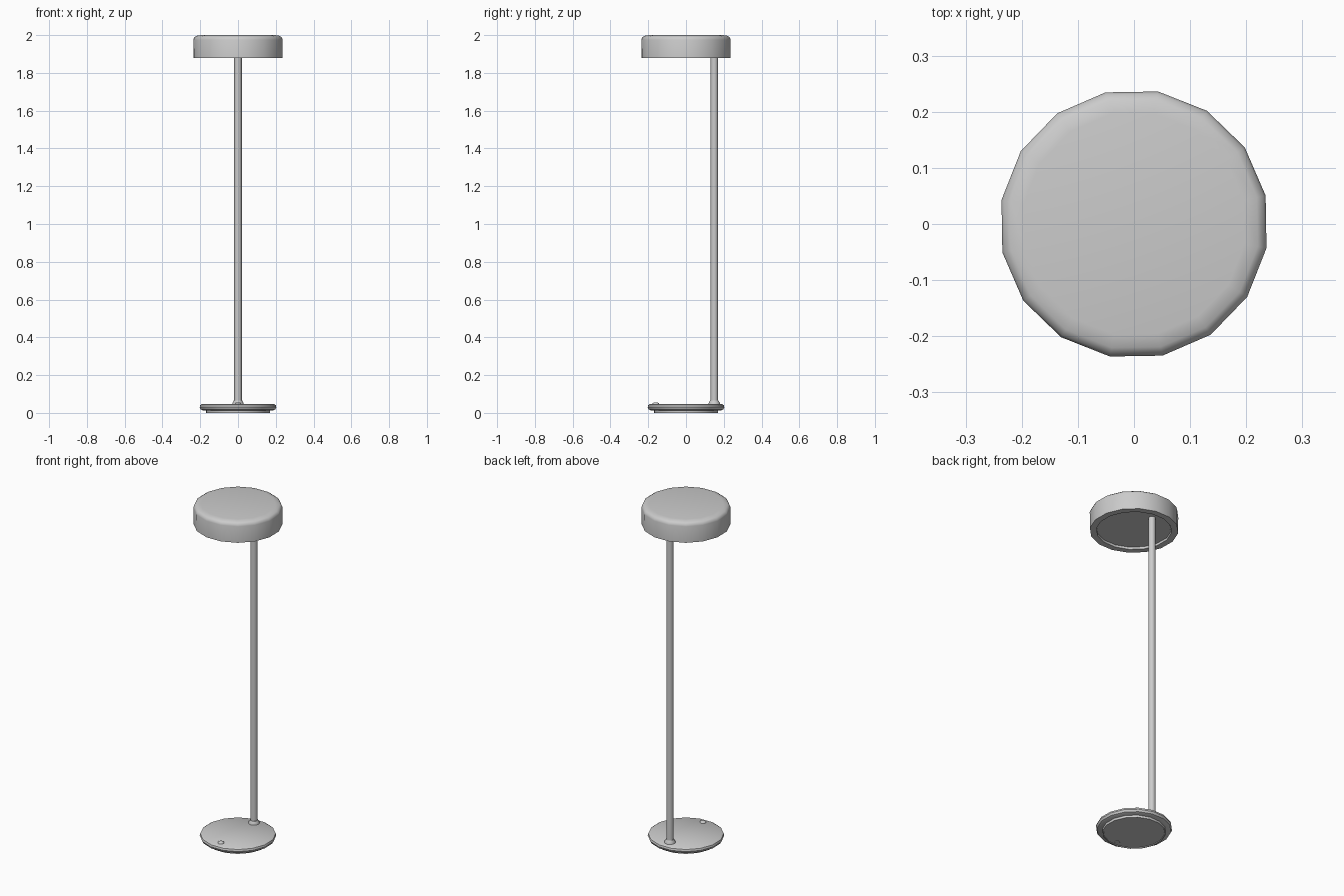
import bpy, math

if "Cube" in bpy.data.objects:
    bpy.data.objects.remove(bpy.data.objects["Cube"])

TURN = math.radians(12.2)


def lathe(name, profile, sides, y=0.0, turn=0.0, angle=40):
    """Spin an (r, z) profile around a vertical axis; r = 0 makes a pole."""
    verts, faces, rings = [], [], []
    for r, z in profile:
        start = len(verts)
        if r == 0:
            verts.append((0, 0, z))
            rings.append([start] * sides)
        else:
            for i in range(sides):
                a = turn + math.tau * i / sides
                verts.append((r * math.cos(a), r * math.sin(a), z))
            rings.append(list(range(start, start + sides)))
    for low, high in zip(rings, rings[1:]):
        for i in range(sides):
            j = (i + 1) % sides
            face = list(dict.fromkeys((low[i], low[j], high[j], high[i])))
            faces.append(face)
    mesh = bpy.data.meshes.new(name)
    mesh.from_pydata(verts, [], faces)
    obj = bpy.data.objects.new(name, mesh)
    obj.location.y = y
    bpy.context.collection.objects.link(obj)
    bpy.ops.object.select_all(action='DESELECT')
    obj.select_set(True)
    bpy.context.view_layer.objects.active = obj
    bpy.ops.object.shade_smooth_by_angle(angle=math.radians(angle))
    return obj


# Drum shade with rounded top edge and recessed diffuser seat
lathe("shade", [(0, 1.892), (0.203, 1.892), (0.203, 1.878), (0.239, 1.878),
                (0.24, 1.975), (0.236, 1.988), (0.224, 1.996),
                (0.2, 2.0), (0, 2.0)], 16, turn=TURN)

# Light diffuser disc under the shade
lathe("diffuser", [(0, 1.889), (0.198, 1.889), (0.198, 1.895), (0, 1.895)],
      16, turn=TURN)

# Base plate with rounded rim
lathe("base", [(0, 0.013), (0.188, 0.013), (0.2, 0.018), (0.206, 0.03),
               (0.203, 0.041), (0.193, 0.047), (0, 0.048)], 16, turn=TURN)

# Foot ring with slightly recessed pad
lathe("foot_pad", [(0, 0.004), (0.165, 0.004), (0.166, 0.0), (0.171, 0.0),
                   (0.172, 0.015), (0, 0.015)], 16, turn=TURN)

# Post and its flared collar, set toward the back
lathe("post", [(0, 0.03), (0.02, 0.03), (0.02, 1.893), (0, 1.893)],
      12, y=0.15)
lathe("post_collar", [(0, 0.04), (0.031, 0.04), (0.03, 0.052),
                      (0.022, 0.066), (0, 0.066)], 12, y=0.15, angle=50)

# Touch button on the base and charging plug underneath
lathe("button", [(0, 0.04), (0.017, 0.04), (0.017, 0.051), (0.012, 0.055),
                 (0, 0.056)], 10, y=-0.16, angle=50)
lathe("underside_plug", [(0, 0.001), (0.015, 0.001), (0.015, 0.01),
                         (0, 0.01)], 10, y=-0.14)
